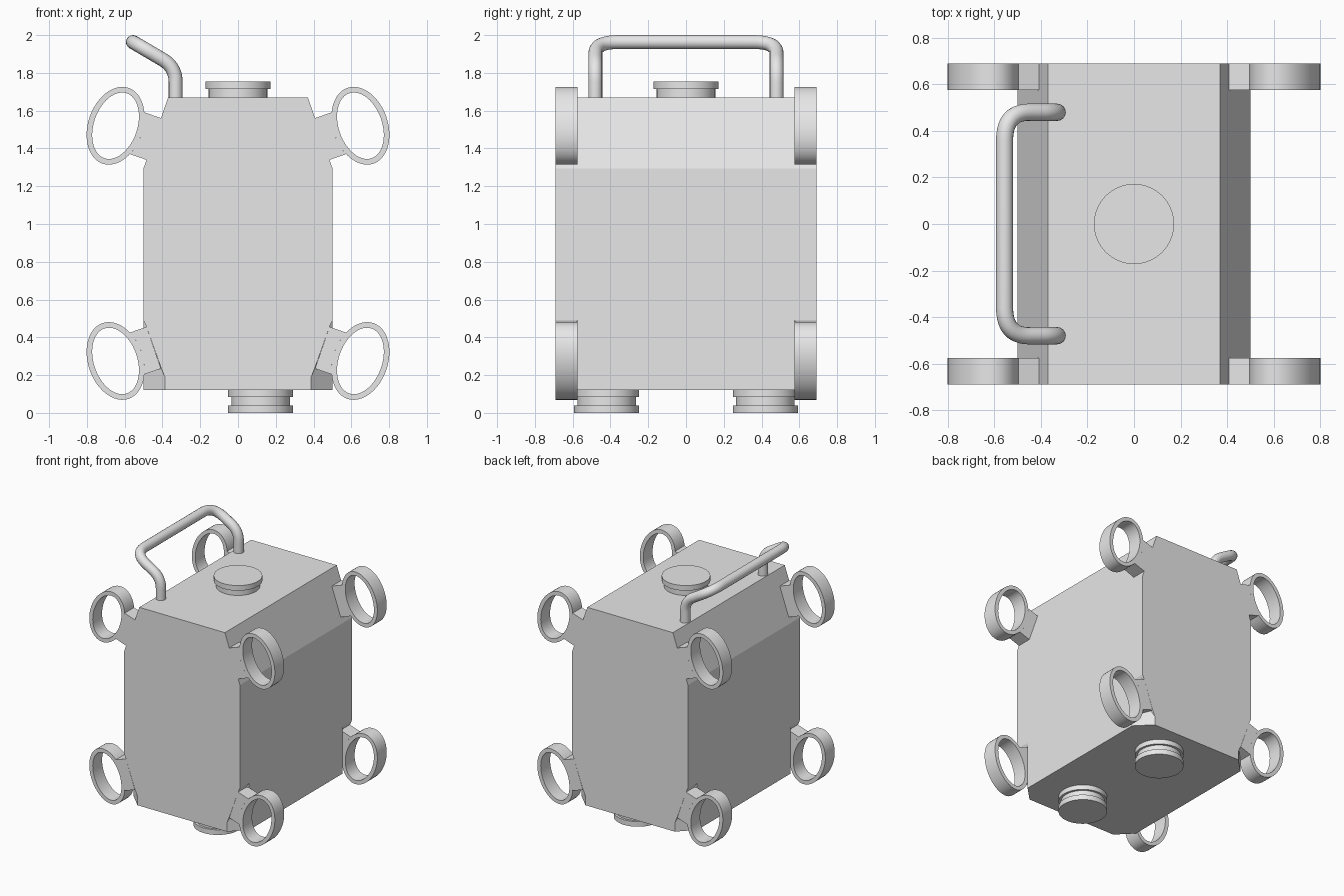
import bpy, bmesh, math
from mathutils import Vector

if "Cube" in bpy.data.objects:
    bpy.data.objects.remove(bpy.data.objects["Cube"], do_unlink=True)

grey = bpy.data.materials.new("light_grey")
grey.use_nodes = True
grey.diffuse_color = (0.8, 0.8, 0.8, 1)
grey.node_tree.nodes["Principled BSDF"].inputs["Base Color"].default_value = (0.8, 0.8, 0.8, 1)


def activate(ob):
    bpy.ops.object.select_all(action='DESELECT')
    ob.select_set(True)
    bpy.context.view_layer.objects.active = ob


def finish(name, bm, smooth=False):
    bmesh.ops.recalc_face_normals(bm, faces=bm.faces[:])
    me = bpy.data.meshes.new(name)
    bm.to_mesh(me)
    bm.free()
    me.materials.append(grey)
    ob = bpy.data.objects.new(name, me)
    bpy.context.collection.objects.link(ob)
    if smooth:
        activate(ob)
        bpy.ops.object.shade_smooth_by_angle(angle=math.radians(35))
    return ob


def prism(bm, pts, lo, hi, place):
    """Closed prism over a 2D outline; place(a, b, depth) gives the 3D point."""
    ends = [[bm.verts.new(place(a, b, d)) for a, b in pts] for d in (lo, hi)]
    for ring in ends:
        bm.faces.new(ring)
    n = len(pts)
    for i in range(n):
        j = (i + 1) % n
        bm.faces.new((ends[0][i], ends[0][j], ends[1][j], ends[1][i]))


def along_y(a, b, d):
    return (a, d, b)


def along_z(a, b, d):
    return (a, b, d)


HALF_X, HALF_Y, BOTTOM, TOP = 0.5, 0.69, 0.12, 1.67
LUG_IN = 0.575          # inner face of the corner lugs
NOTCH_X, NOTCH_Z = 0.387, 0.49
CORNERS = [(sx, sy) for sx in (1, -1) for sy in (1, -1)]

# Body: extruded outline with sloped upper shoulders
half = [(HALF_X, BOTTOM), (HALF_X, 1.295), (0.37, TOP)]
bm = bmesh.new()
prism(bm, half + [(-x, z) for x, z in reversed(half)], -HALF_Y, HALF_Y, along_y)
body = finish("body", bm)

# Lower corners of the body are cut off diagonally
bm = bmesh.new()
for sx, sy in CORNERS:
    tri = [(NOTCH_X - 0.1, HALF_Y + 0.1), (HALF_X + 0.1, LUG_IN - 0.1), (0.7, 0.9)]
    prism(bm, [(sx * x, sy * y) for x, y in tri], 0, NOTCH_Z, along_z)
cutter = finish("corner_cutter", bm)
cutter.hide_render = True
mod = body.modifiers.new("corners", 'BOOLEAN')
mod.operation, mod.solver, mod.object = 'DIFFERENCE', 'EXACT', cutter
activate(body)
bpy.ops.object.modifier_apply(modifier=mod.name)
bpy.data.objects.remove(cutter, do_unlink=True)

# Corner lugs: an oval ring on a short neck, square to the sloped shoulder
TILT = math.atan2(0.13, 0.375)
BASE = Vector((0.446, 1.45))
CENTRE, NECK, SHORT, LONG, WALL = 0.214, 0.117, 0.145, 0.212, 0.03


def lug(name, sx, sy, upper):
    def place(u, v, d):
        x = BASE.x + u * math.cos(TILT) - v * math.sin(TILT)
        z = BASE.y + u * math.sin(TILT) + v * math.cos(TILT)
        return (sx * x, sy * d, z if upper else 1.795 - z)

    bm = bmesh.new()
    # neck, ending along the curve of the ring
    span = math.asin(NECK / LONG)
    arc = [span * (i / 6 - 1) for i in range(13)]
    pts = [(0, -NECK)] + [(CENTRE - SHORT * math.cos(t), LONG * math.sin(t)) for t in arc]
    prism(bm, pts + [(0, NECK)], LUG_IN, HALF_Y, place)
    # ring
    n = 48
    loops = []
    for inset, d in ((0, LUG_IN), (0, HALF_Y), (WALL, HALF_Y), (WALL, LUG_IN)):
        loops.append([bm.verts.new(place(CENTRE + (SHORT - inset) * math.cos(math.tau * i / n),
                                         (LONG - inset) * math.sin(math.tau * i / n), d))
                      for i in range(n)])
    for k in range(4):
        a, b = loops[k], loops[(k + 1) % 4]
        for i in range(n):
            j = (i + 1) % n
            bm.faces.new((a[i], a[j], b[j], b[i]))
    # lower lugs carry a plate that fills the cut corner above the neck
    if not upper:
        plate = [(NOTCH_X, 0.19), (0.406, 0.235), (0.484, 0.455), (HALF_X, NOTCH_Z), (NOTCH_X, NOTCH_Z)]
        prism(bm, [(sx * x, z) for x, z in plate], sy * LUG_IN, sy * HALF_Y, along_y)
    finish(name, bm, smooth=True)


for sx, sy in CORNERS:
    for upper in (True, False):
        lug("_".join(("upper" if upper else "lower", "back" if sy > 0 else "front",
                      "left" if sx > 0 else "right", "lug")), sx, sy, upper)


# Turned parts: stacked discs given as (radius, height) steps
def turned(name, x, y, z, steps):
    bm = bmesh.new()
    n = 64
    prev = None
    for r, h in steps:
        loop = [bm.verts.new((x + r * math.cos(math.tau * i / n),
                              y + r * math.sin(math.tau * i / n), z + h)) for i in range(n)]
        if prev is None:
            bm.faces.new(loop)
        else:
            for i in range(n):
                j = (i + 1) % n
                bm.faces.new((prev[i], prev[j], loop[j], loop[i]))
        prev = loop
    bm.faces.new(prev)
    finish(name, bm, smooth=True)


RIM, STEM = 0.172, 0.155
turned("filler_cap", 0, 0, TOP, [(STEM, -0.01), (STEM, 0.045), (RIM, 0.045), (RIM, 0.085)])
for name, y in (("front_foot", -0.42), ("back_foot", 0.42)):
    turned(name, 0.12, y, 0, [(RIM, 0), (RIM, 0.04), (STEM, 0.04), (STEM, 0.083), (RIM, 0.083), (RIM, 0.121)])

# Handle: bent round bar with filleted corners
leg = [(-0.33, 0.48, 1.64), (-0.33, 0.48, 1.83), (-0.556, 0.48, 1.963)]
corners = [Vector(p) for p in leg] + [Vector((x, -y, z)) for x, y, z in reversed(leg)]
path = [corners[0]]
for i, cut in zip(range(1, 5), (0.08, 0.12, 0.12, 0.08)):
    c = corners[i]
    a = c + (corners[i - 1] - c).normalized() * cut
    b = c + (corners[i + 1] - c).normalized() * cut
    for k in range(11):
        t = k / 10
        path.append(a * (1 - t) ** 2 + c * 2 * t * (1 - t) + b * t * t)
path.append(corners[-1])
curve = bpy.data.curves.new("handle", 'CURVE')
curve.dimensions = '3D'
curve.bevel_depth = 0.037
curve.bevel_resolution = 6
curve.use_fill_caps = True
spline = curve.splines.new('POLY')
spline.points.add(len(path) - 1)
for point, co in zip(spline.points, path):
    point.co = (*co, 1)
curve.materials.append(grey)
handle = bpy.data.objects.new("handle", curve)
bpy.context.collection.objects.link(handle)
activate(handle)
bpy.ops.object.convert(target='MESH')
bpy.ops.object.shade_smooth_by_angle(angle=math.radians(40))
